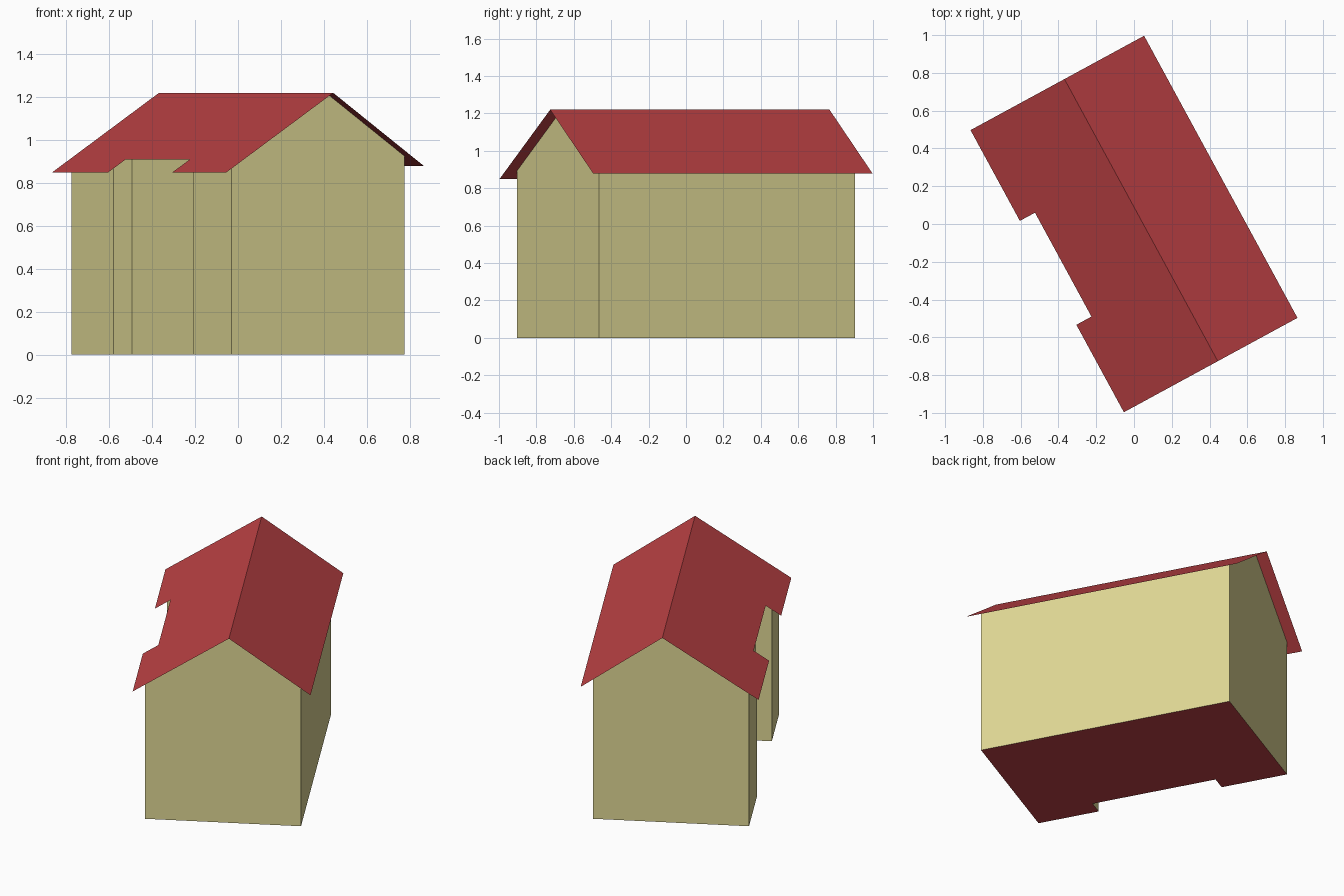
import bpy
import bmesh
import math
from mathutils import Matrix

cube = bpy.data.objects.get("Cube")
if cube:
    bpy.data.objects.remove(cube, do_unlink=True)

# Main dimensions: u runs along the ridge, v across it
TURN = Matrix.Rotation(math.radians(-61.47), 4, 'Z')
RIDGE_V, RIDGE_Z = 0.043, 1.22
EAVE_V, ROOF_U = 0.523, 0.85
LEFT_EAVE_Z, RIGHT_EAVE_Z = 0.85, 0.88
WALL_U, WALL_V = 0.78, 0.459


def material(name, color):
    m = bpy.data.materials.new(name)
    m.use_nodes = True
    m.diffuse_color = color
    m.node_tree.nodes["Principled BSDF"].inputs["Base Color"].default_value = color
    return m


def roof_height(v):
    """Height of the two roof planes at distance v across the house."""
    if v < RIDGE_V:
        return RIDGE_Z - (RIDGE_Z - LEFT_EAVE_Z) * (RIDGE_V - v) / (RIDGE_V + EAVE_V)
    return RIDGE_Z - (RIDGE_Z - RIGHT_EAVE_Z) * (v - RIDGE_V) / (EAVE_V - RIDGE_V)


def finish(name, bm, mats):
    bmesh.ops.transform(bm, matrix=TURN, verts=bm.verts)
    mesh = bpy.data.meshes.new(name)
    bm.to_mesh(mesh)
    bm.free()
    for m in mats:
        mesh.materials.append(m)
    ob = bpy.data.objects.new(name, mesh)
    bpy.context.collection.objects.link(ob)
    return ob


wall_paint = material("pale_yellow_plaster", (0.73, 0.672, 0.296, 1))
roof_red = material("red_roofing", (0.503, 0.053, 0.058, 1))


def recess(u0, u1, outer, inner):
    """Outline of the recess cut into one long side."""
    return [(u0, outer), (u0, inner), (u1, inner), (u1, outer)]


# Walls: footprint raised to the roof planes, counter-clockwise, with ridge points
footprint = [(-WALL_U, -WALL_V), *recess(-0.37, 0.403, -WALL_V, -0.362),
             (WALL_U, -WALL_V), (WALL_U, RIDGE_V), (WALL_U, WALL_V),
             (-WALL_U, WALL_V), (-WALL_U, RIDGE_V)]
bm = bmesh.new()
low = [bm.verts.new((u, v, 0)) for u, v in footprint]
high = [bm.verts.new((u, v, roof_height(v))) for u, v in footprint]
for i in range(len(low)):
    j = (i + 1) % len(low)
    bm.faces.new((low[i], low[j], high[j], high[i]))
floor = bm.faces.new(low[::-1])
floor.material_index = 1
finish("house_walls", bm, [wall_paint, roof_red])

# Roof: two thin slopes sharing the ridge, the left one following the recess
bm = bmesh.new()
ridge = [bm.verts.new((u, RIDGE_V, RIDGE_Z)) for u in (-ROOF_U, ROOF_U)]
left_edge = [(-ROOF_U, -EAVE_V), *recess(-0.303, 0.323, -EAVE_V, -0.432),
             (ROOF_U, -EAVE_V)]
right_edge = [(ROOF_U, EAVE_V), (-ROOF_U, EAVE_V)]
for edge, top in ((left_edge, ridge[::-1]), (right_edge, ridge)):
    eave = [bm.verts.new((u, v, roof_height(v))) for u, v in edge]
    bm.faces.new(eave + top)
finish("gable_roof", bm, [roof_red])
